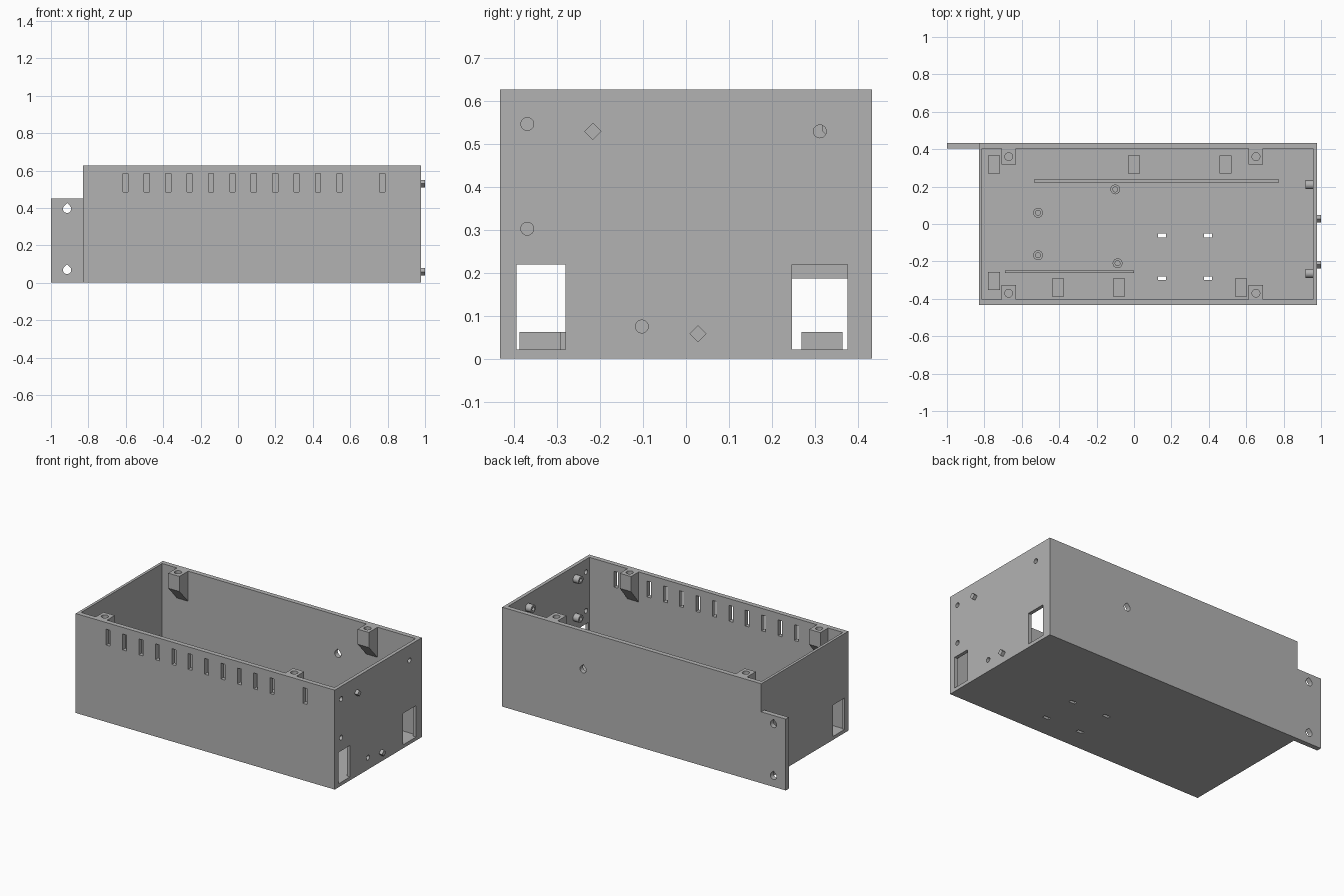
import bpy, bmesh
from math import sin, cos, radians

if "Cube" in bpy.data.objects:
    bpy.data.objects.remove(bpy.data.objects["Cube"], do_unlink=True)

grey = bpy.data.materials.new("plain grey")
grey.use_nodes = True
COLOUR = (0.45, 0.45, 0.45, 1)
grey.diffuse_color = COLOUR
grey.node_tree.nodes["Principled BSDF"].inputs["Base Color"].default_value = COLOUR

parts = []


# Outlines
def rect(u0, u1, v0, v1):
    return [(u0, v0), (u1, v0), (u1, v1), (u0, v1)]


def ring(u, v, r, n=32):
    return [(u + r * cos(radians(360 * i / n)), v + r * sin(radians(360 * i / n))) for i in range(n)]


def teardrop(u, v, r):
    arc = [radians(135 + 270 * i / 24) for i in range(25)]
    return [(u + r * cos(a), v + r * sin(a)) for a in arc] + [(u, v + r * 1.414)]


# Extrude outlines along an axis; several outlines share one mesh
def prisms(name, items):
    bm = bmesh.new()
    for outline, axis, a, b in items:
        def place(u, v, w):
            return {"x": (w, u, v), "y": (u, w, v), "z": (u, v, w)}[axis]
        low = [bm.verts.new(place(u, v, a)) for u, v in outline]
        high = [bm.verts.new(place(u, v, b)) for u, v in outline]
        bm.faces.new(low)
        bm.faces.new(high)
        for i in range(len(low)):
            j = (i + 1) % len(low)
            bm.faces.new((low[i], low[j], high[j], high[i]))
    bmesh.ops.recalc_face_normals(bm, faces=bm.faces)
    mesh = bpy.data.meshes.new(name)
    bm.to_mesh(mesh)
    bm.free()
    mesh.materials.append(grey)
    obj = bpy.data.objects.new(name, mesh)
    bpy.context.collection.objects.link(obj)
    return obj


def part(name, *items):
    obj = prisms(name, items)
    parts.append(obj)
    return obj


def cut(target, *items):
    cutter = prisms("cutter", items)
    cutter.hide_render = True
    mod = target.modifiers.new("cut", "BOOLEAN")
    mod.operation = "DIFFERENCE"
    mod.solver = "EXACT"
    mod.object = cutter
    bpy.context.view_layer.objects.active = target
    bpy.ops.object.modifier_apply(modifier=mod.name)
    bpy.data.objects.remove(cutter, do_unlink=True)


L, R, W, H = -0.829, 0.979, 0.434, 0.627   # outer case
IL, IR, IW, FLOOR = -0.812, 0.957, 0.404, 0.02   # inner case

# Open case
case = part("case", (rect(L, R, -W, W), "z", 0, H))
cut(case, (rect(IL, IR, -IW, IW), "z", FLOOR, H + 0.1))

holes = []
# Row of vents in the front wall, with a gap at the post
for i in range(13):
    if i != 11:
        x = -0.602 + 0.1144 * i
        holes.append((rect(x - 0.014, x + 0.014, 0.485, 0.585), "y", -W - 0.05, -IW + 0.01))
# Cable windows in both end walls
for a, b, back_top in ((IR - 0.01, R + 0.05, 0.22), (L - 0.05, IL + 0.01, 0.187)):
    holes.append((rect(-0.395, -0.281, 0.022, 0.22), "x", a, b))
    holes.append((rect(0.247, 0.376, 0.022, back_top), "x", a, b))
# Small round holes in the right end wall
for y, z in ((-0.37, 0.547), (-0.37, 0.303), (-0.103, 0.075), (0.312, 0.53)):
    holes.append((ring(y, z, 0.015), "x", IR - 0.01, R + 0.05))
# Back wall hole
holes.append((teardrop(0.414, 0.385, 0.022), "y", IW - 0.01, W + 0.05))
# Strap slots in the floor
for x in (0.15, 0.395):
    for y in (-0.062, -0.29):
        holes.append((rect(x - 0.021, x + 0.021, y - 0.01, y + 0.01), "z", -0.05, FLOOR + 0.01))
cut(case, *holes)

# Mounting flange with hanging holes
flange = part("mounting_flange", (rect(-1, L, 0, 0.45), "y", IW - 0.001, W))
cut(flange, *[(teardrop(-0.914, z, 0.022), "y", IW - 0.1, W + 0.1) for z in (0.395, 0.068)])

# Lid screw posts, tapering down into the walls
for x in (-0.67, 0.652):
    for side, inner, hole in ((1, 0.317, 0.36), (-1, 0.327, 0.37)):
        profile = [(side * y, z) for y, z in
                   ((inner, H), (inner, H - 0.095), (IW, H - 0.19), (IW, H))]
        post = part("lid_post", (profile, "x", x - 0.039, x + 0.039))
        cut(post, (ring(x, side * hole, 0.021), "z", H - 0.09, H + 0.1))

# Rectangular pads on the floor
for x, y in ((-0.748, 0.317), (0, 0.317), (0.49, 0.317), (-0.748, -0.305),
             (-0.407, -0.34), (-0.08, -0.34), (0.572, -0.34)):
    part("floor_pad", (rect(x - 0.032, x + 0.032, y - 0.048, y + 0.048), "z", FLOOR, 0.062))

# Long board guide ribs
part("back_rib", (rect(-0.535, 0.775, 0.223, 0.238), "z", FLOOR, 0.05))
part("front_rib", (rect(-0.69, 0, -0.261, -0.248), "z", FLOOR, 0.05))

# Hollow board standoffs on the floor
for x, y in ((-0.513, 0.06), (-0.513, -0.167), (-0.1, 0.185), (-0.088, -0.21)):
    standoff = part("standoff", (ring(x, y, 0.026), "z", FLOOR, 0.062))
    cut(standoff, (ring(x, y, 0.013), "z", 0.025, 0.1))

# Hollow bosses inside the right end wall
for y in (0.21, -0.264):
    for z in (0.547, 0.303):
        boss = part("end_boss", (ring(y, z, 0.024), "x", 0.918, IR))
        cut(boss, (ring(y, z, 0.012), "x", 0.9, 0.953))

# Diamond pegs outside the right end wall
for y, z in ((-0.217, 0.53), (0.028, 0.058)):
    part("outer_peg", (ring(y, z, 0.02, 4), "x", R - 0.004, 1))

# Smooth the round surfaces, keep edges crisp
bpy.ops.object.select_all(action="DESELECT")
for obj in parts:
    obj.select_set(True)
bpy.context.view_layer.objects.active = case
bpy.ops.object.shade_smooth_by_angle(angle=radians(30))
